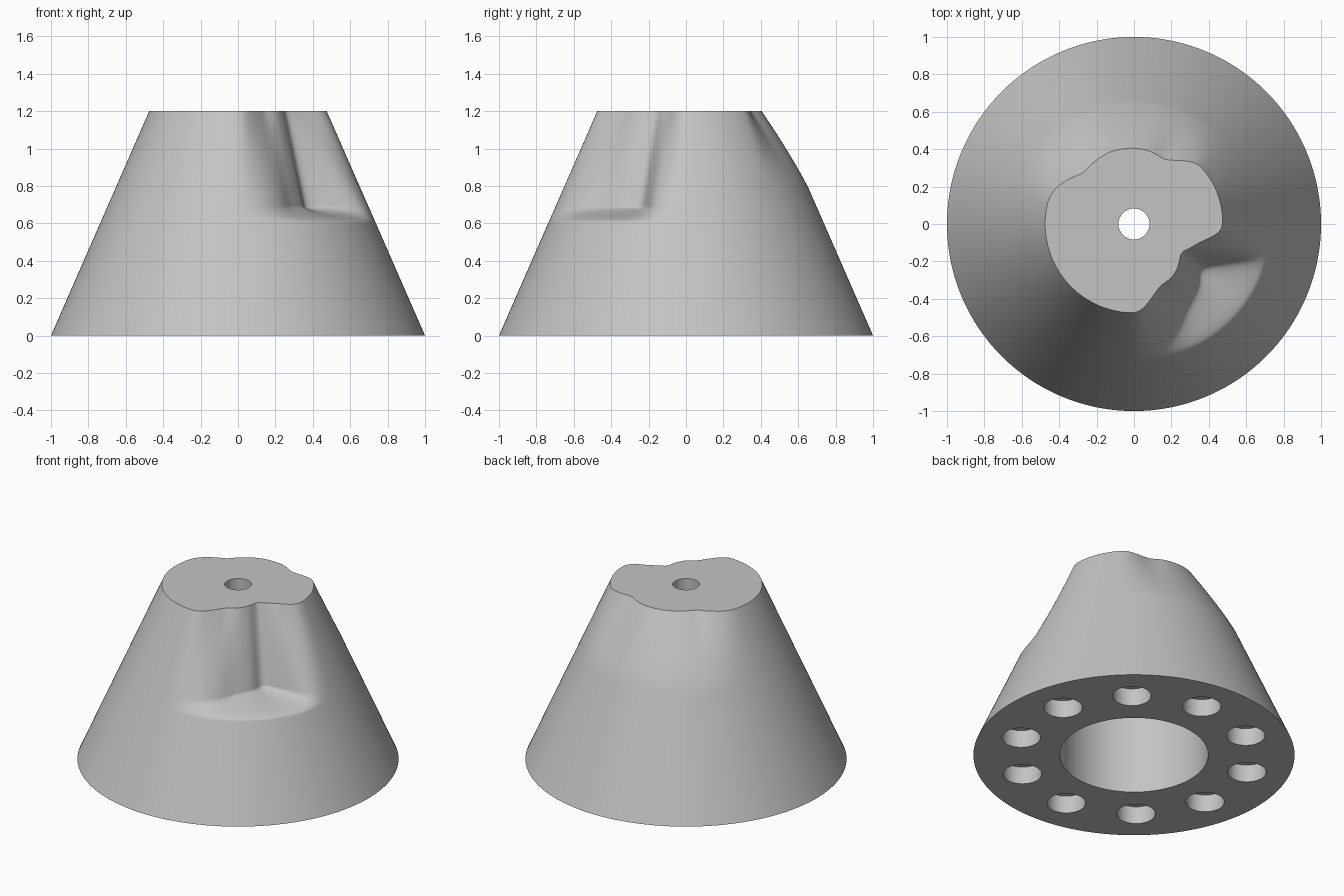
import bpy, bmesh, math
from mathutils import Matrix

HEIGHT, TOP_R, SEGMENTS = 1.2, 0.475, 288

old = bpy.data.objects.get("Cube")
if old:
    bpy.data.objects.remove(old, do_unlink=True)

grey = bpy.data.materials.new("plain grey")
grey.use_nodes = True
colour = (0.55, 0.55, 0.55, 1)
grey.diffuse_color = colour
grey.node_tree.nodes["Principled BSDF"].inputs["Base Color"].default_value = colour

# Carving depths: (angle, depth at the top, depth just above the ledge)
NICHE = [(-90, 0, 0), (-86, .008, .004), (-78, .06, .025), (-73, .09, .05),
         (-67, .117, .09), (-60, .122, .15), (-54, .126, .18), (-43, .15, .22),
         (-36, .172, .265), (-30, .18, .25), (-22, .145, .155), (-15, .109, .03),
         (-10, .06, .005), (-6, .018, 0), (0, 0, 0)]
# Shallow dents at the back, fading out downwards
DENTS = [(24, 0), (36, .003), (44, .008), (54, .055), (60, .083), (66, .094),
         (78, .076), (92, .069), (108, .069), (125, .083), (136, .09),
         (146, .05), (156, .012), (164, 0)]


def lookup(table, angle, column):
    for a, b in zip(table, table[1:]):
        if a[0] <= angle <= b[0]:
            t = (angle - a[0]) / (b[0] - a[0])
            return a[column] + (b[column] - a[column]) * t
    return 0.0


def smooth_lookup(table, angle, column):
    return sum(lookup(table, angle + k, column) for k in range(-3, 4)) / 7


def clamp(v):
    return max(0.0, min(1.0, v))


def make_object(name, bm):
    mesh = bpy.data.meshes.new(name)
    bmesh.ops.recalc_face_normals(bm, faces=bm.faces)
    bm.to_mesh(mesh)
    bm.free()
    mesh.materials.append(grey)
    obj = bpy.data.objects.new(name, mesh)
    bpy.context.collection.objects.link(obj)
    return obj


# Carved cone: rings of vertices, packed closely around the ledge
levels = [0, .15, .3, .45, .55]
levels += [.59 + .007 * i for i in range(17)]
levels += [.71 + (HEIGHT - .71) * i / 20 for i in range(1, 21)]
angles = [-180 + 360 * i / SEGMENTS for i in range(SEGMENTS)]
carving = [(smooth_lookup(NICHE, a, 1), smooth_lookup(NICHE, a, 2),
            smooth_lookup(DENTS, a, 1)) for a in angles]

bm = bmesh.new()
rings = []
for z in levels:
    ledge = clamp((z - .605) / .085)
    ledge = ledge * ledge * (3 - 2 * ledge)
    low = clamp((HEIGHT - z) / .51)
    fade = clamp((z - .78) / (HEIGHT - .78)) ** 1.4
    cone = 1 + (TOP_R - 1) * z / HEIGHT
    ring = []
    for a, (top, bottom, dent) in zip(angles, carving):
        r = cone - ledge * (top + (bottom - top) * low) - fade * dent
        ring.append(bm.verts.new((r * math.cos(math.radians(a)),
                                  r * math.sin(math.radians(a)), z)))
    rings.append(ring)
for lower, upper in zip(rings, rings[1:]):
    for i in range(SEGMENTS):
        j = (i + 1) % SEGMENTS
        bm.faces.new((lower[i], lower[j], upper[j], upper[i]))
bm.faces.new(rings[0][::-1])
bm.faces.new(rings[-1])
body = make_object("carved_cone", bm)


# Cutters: wide bore below, narrow shaft through the top, ring of sockets
def add_cutter(bm, radius, bottom, top, x=0, y=0, sides=64):
    bmesh.ops.create_cone(bm, cap_ends=True, segments=sides, radius1=radius,
                          radius2=radius, depth=top - bottom,
                          matrix=Matrix.Translation((x, y, (top + bottom) / 2)))


bores = bmesh.new()
add_cutter(bores, .4625, -.1, .55, sides=96)
shaft = bmesh.new()
add_cutter(shaft, .083, .3, 1.4)
sockets = bmesh.new()
for i in range(10):
    a = math.radians(49 + 36 * i)
    add_cutter(sockets, .12, -.1, .12, .735 * math.cos(a), .735 * math.sin(a), 48)

bpy.ops.object.select_all(action='DESELECT')
bpy.context.view_layer.objects.active = body
body.select_set(True)
for name, cutter_bm in (("bore", bores), ("shaft", shaft), ("sockets", sockets)):
    cutter = make_object(name + "_cutter", cutter_bm)
    cutter.hide_render = True
    cut = body.modifiers.new(name, 'BOOLEAN')
    cut.operation = 'DIFFERENCE'
    cut.solver = 'EXACT'
    cut.object = cutter
    bpy.ops.object.modifier_apply(modifier=name)
    bpy.data.objects.remove(cutter, do_unlink=True)

bpy.ops.object.shade_smooth_by_angle(angle=math.radians(40))
